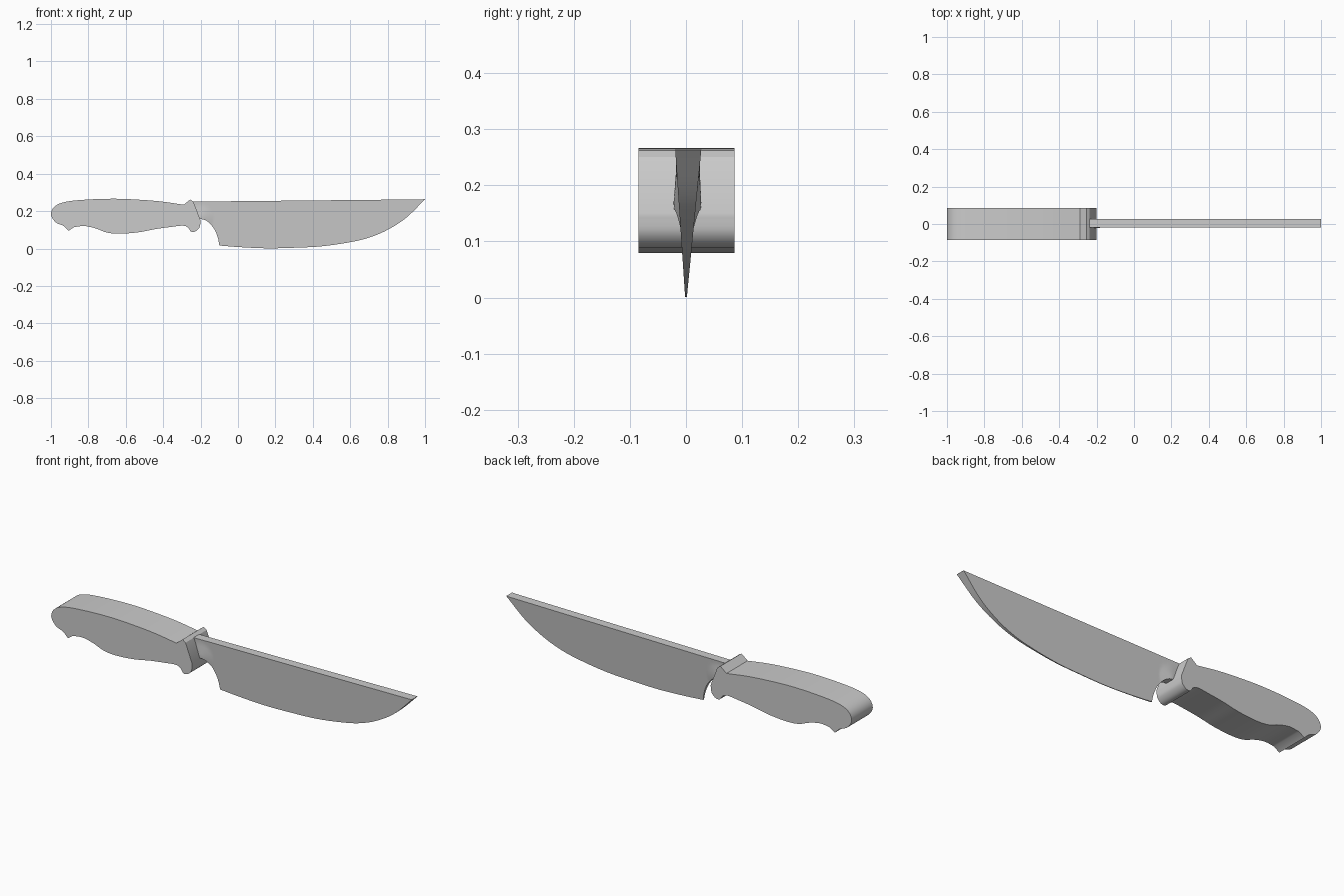
import bpy
import bmesh
import math
from mathutils import Vector

default = bpy.data.objects.get("Cube")
if default:
    bpy.data.objects.remove(default, do_unlink=True)

grey = bpy.data.materials.new("plain grey")
grey.use_nodes = True
grey.diffuse_color = (0.6, 0.6, 0.6, 1)
grey.node_tree.nodes["Principled BSDF"].inputs["Base Color"].default_value = (0.6, 0.6, 0.6, 1)


def smooth_run(points, steps=5):
    """Catmull-Rom curve through points given as (x, z)."""
    p = [Vector(q) for q in points]
    p = [2 * p[0] - p[1]] + p + [2 * p[-1] - p[-2]]
    out = []
    for a, b, c, d in zip(p, p[1:], p[2:], p[3:]):
        for i in range(steps):
            t = i / steps
            out.append(0.5 * (2 * b + (c - a) * t + (2 * a - 5 * b + 4 * c - d) * t ** 2
                              + (3 * b - a - 3 * c + d) * t ** 3))
    return out + [p[-2]]


def finish(name, bm):
    bmesh.ops.remove_doubles(bm, verts=bm.verts, dist=0.00005)
    bmesh.ops.recalc_face_normals(bm, faces=bm.faces)
    mesh = bpy.data.meshes.new(name)
    bm.to_mesh(mesh)
    bm.free()
    mesh.materials.append(grey)
    obj = bpy.data.objects.new(name, mesh)
    bpy.context.collection.objects.link(obj)
    bpy.ops.object.select_all(action="DESELECT")
    obj.select_set(True)
    bpy.context.view_layer.objects.active = obj
    bpy.ops.object.shade_smooth_by_angle(angle=math.radians(28))


# Handle: smooth runs joined at sharp corners, extruded across y
runs = [
    [(-0.905, 0.095), (-0.935, 0.122), (-0.975, 0.14), (-1, 0.182), (-0.98, 0.225),
     (-0.92, 0.25), (-0.8, 0.262), (-0.65, 0.266), (-0.5, 0.259), (-0.4, 0.25), (-0.29, 0.234)],
    [(-0.255, 0.262), (-0.238, 0.25)],
    [(-0.2, 0.15), (-0.205, 0.115), (-0.225, 0.093), (-0.25, 0.09), (-0.268, 0.112),
     (-0.295, 0.122), (-0.36, 0.115), (-0.44, 0.104), (-0.53, 0.087), (-0.63, 0.079),
     (-0.7, 0.085), (-0.76, 0.107), (-0.82, 0.12), (-0.875, 0.115)],
]
outline = [q for run in runs for q in smooth_run(run)]
bm = bmesh.new()
face = bm.faces.new([bm.verts.new((q.x, -0.085, q.y)) for q in outline])
moved = bmesh.ops.extrude_face_region(bm, geom=[face])["geom"]
bmesh.ops.translate(bm, vec=(0, 0.171, 0),
                    verts=[v for v in moved if isinstance(v, bmesh.types.BMVert)])
finish("handle", bm)

# Blade: a wedge of columns running from the curved edge up to the spine
notch = [(-0.24, 0.155), (-0.19, 0.156), (-0.155, 0.138), (-0.125, 0.1), (-0.107, 0.055), (-0.1, 0.016)]
belly = [(-0.1, 0.016), (0, 0.008), (0.15, 0.001), (0.3, 0.004), (0.45, 0.012), (0.6, 0.034),
         (0.7, 0.058), (0.8, 0.1), (0.9, 0.165), (1, 0.263)]
edge = smooth_run(notch) + smooth_run(belly)[1:]
ROWS = 8


def half_thickness(x, z):
    flare = max(0, 1 - math.hypot(x + 0.2, z - 0.163) / 0.07)
    return 0.0015 + 0.0215 * z / 0.26 + 0.01 * flare


bm = bmesh.new()
columns = []
for e in edge:
    spine = 0.253 + 0.01 * e.x
    heights = [e.y + (max(spine, e.y + 0.001) - e.y) * i / ROWS for i in range(ROWS + 1)]
    columns.append([[bm.verts.new((e.x, 0.004 * z / 0.26 + s * half_thickness(e.x, z), z))
                     for z in heights] for s in (-1, 1)])
for a, b in zip(columns, columns[1:]):
    for side in (0, 1):
        for i in range(ROWS):
            bm.faces.new((a[side][i], b[side][i], b[side][i + 1], a[side][i + 1]))
    for i in (0, ROWS):
        bm.faces.new((a[0][i], b[0][i], b[1][i], a[1][i]))
for c in (columns[0], columns[-1]):
    bm.faces.new(c[0] + c[1][::-1])
finish("blade", bm)
